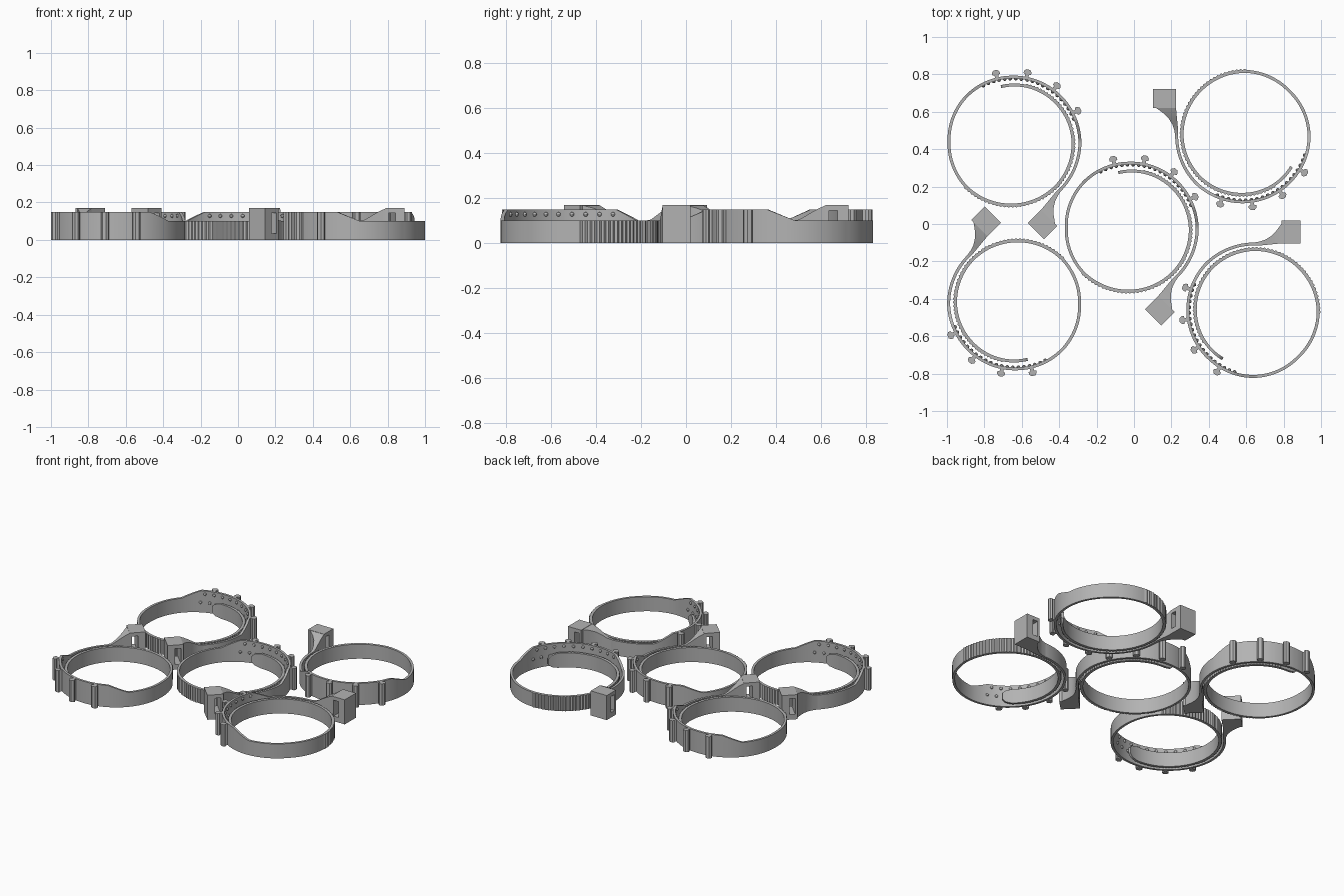
import bpy, bmesh
from math import sin, cos, radians
from mathutils import Matrix, Vector

cube = bpy.data.objects.get("Cube")
if cube:
    bpy.data.objects.remove(cube)

grey = bpy.data.materials.new("mid_grey")
grey.use_nodes = True
COLOR = (0.45, 0.45, 0.45, 1)
grey.diffuse_color = COLOR
grey.node_tree.nodes["Principled BSDF"].inputs["Base Color"].default_value = COLOR

THICK = 0.016
LOW, TALL, HEAD = 0.10, 0.15, 0.17


def lerp_table(table, a):
    """Piecewise linear lookup."""
    for (a0, v0), (a1, v1) in zip(table, table[1:]):
        if a <= a1:
            t = max(0, (a - a0) / (a1 - a0))
            return v0 + (v1 - v0) * t
    return table[-1][1]


def polar(r, a, z):
    return Vector((r * cos(radians(a)), r * sin(radians(a)), z))


def loft(bm, sections):
    """Skin equal-sized closed sections and cap both ends."""
    rings = [[bm.verts.new(p) for p in s] for s in sections]
    n = len(rings[0])
    for r0, r1 in zip(rings, rings[1:]):
        for i in range(n):
            j = (i + 1) % n
            bm.faces.new((r0[i], r0[j], r1[j], r1[i]))
    bm.faces.new(rings[0][::-1])
    bm.faces.new(rings[-1])


def finish(bm, name):
    bmesh.ops.recalc_face_normals(bm, faces=bm.faces)
    mesh = bpy.data.meshes.new(name)
    bm.to_mesh(mesh)
    bm.free()
    mesh.materials.append(grey)
    obj = bpy.data.objects.new(name, mesh)
    bpy.context.collection.objects.link(obj)
    bpy.ops.object.select_all(action='DESELECT')
    obj.select_set(True)
    bpy.context.view_layer.objects.active = obj
    bpy.ops.object.shade_smooth_by_angle()
    return obj


# Spiral radius, top edge and bottom edge along the strap, by angle
RADIUS = [(90, .374), (135, .373), (180, .362), (225, .352), (270, .350), (315, .343),
          (360, .351), (405, .348), (450, .345), (495, .336), (540, .322), (596, .307)]
TOP = [(90, LOW), (135, LOW), (153, TALL), (251, TALL), (272, LOW), (584, LOW), (592, .09), (596, .07)]
BOTTOM = [(90, 0), (584, 0), (592, .01), (596, .03)]


def make_strap():
    # Coiled strap with fine teeth on the outside of its inner end
    bm = bmesh.new()
    sections = []
    steps = 290
    for k in range(steps + 1):
        a = 90 + 506 * k / steps
        r = lerp_table(RADIUS, a)
        top, bottom = lerp_table(TOP, a), lerp_table(BOTTOM, a)
        tooth = 0.006 if 360 < a < 572 and k % 2 else 0
        sections.append([polar(r - THICK, a, bottom), polar(r + tooth, a, bottom),
                         polar(r + tooth, a, top), polar(r - THICK, a, top)])
    loft(bm, sections)
    return finish(bm, "strap")


def make_posts():
    # Mushroom-shaped posts on the outside of the tall section
    bm = bmesh.new()
    half = [(-.006, .010), (.012, .010), (.016, .021), (.028, .021), (.040, .010)]
    outline = half + [(d, -w) for d, w in reversed(half)]
    for a in (160, 186, 212, 238):
        r = lerp_table(RADIUS, a)
        turn = Matrix.Rotation(radians(a), 3, 'Z')
        loft(bm, [[turn @ Vector((r + d, w, z)) for d, w in outline] for z in (0, TALL)])
    return finish(bm, "grip_posts")


def make_bumps():
    # Two staggered rows of small domes on the inside of the tall section
    bm = bmesh.new()
    for row, z in enumerate((.128, .07)):
        for i in range(10):
            a = 155 + 10.2 * i + 5 * row
            p = polar(lerp_table(RADIUS, a) - THICK, a, z)
            bmesh.ops.create_uvsphere(bm, u_segments=10, v_segments=6, radius=.010,
                                      matrix=Matrix.Translation(p))
    return finish(bm, "inner_bumps")


def make_neck():
    # Flared neck rising from the strap to the head: x, outer y, inner y, top
    bm = bmesh.new()
    profile = [(0, .374, .358, LOW), (.03, .379, .358, .105), (.06, .389, .361, .122),
               (.09, .408, .364, .14), (.12, .438, .367, .156), (.147, .475, .369, .168)]
    loft(bm, [[(x, yi, 0), (x, yo, 0), (x, yo, z), (x, yi, z)] for x, yo, yi, z in profile])
    return finish(bm, "neck")


def make_head():
    # Block with an upright slot passing through it
    bm = bmesh.new()

    def frame(x0, x1, z0, z1):
        return [[bm.verts.new((x, y, z)) for x, z in ((x0, z0), (x1, z0), (x1, z1), (x0, z1))]
                for y in (.369, .492)]

    outer = frame(.147, .248, 0, HEAD)
    slot = frame(.162, .2, .035, .145)
    for i in range(4):
        j = (i + 1) % 4
        for side in (0, 1):
            bm.faces.new((outer[side][i], outer[side][j], slot[side][j], slot[side][i]))
        for loop in (outer, slot):
            bm.faces.new((loop[0][i], loop[0][j], loop[1][j], loop[1][i]))
    return finish(bm, "slotted_head")


parts = [make_strap(), make_posts(), make_bumps(), make_neck(), make_head()]

# Lay out five copies: name, x, y, turn
LAYOUT = [("front_left", .642, -.473, 0), ("centre", -.027, -.019, -135),
          ("back_right", -.654, .441, -135), ("front_right", -.626, -.43, 45),
          ("back_left", .594, .473, 90)]
for n, (place, x, y, turn) in enumerate(LAYOUT):
    for part in parts:
        obj = part
        if n:
            obj = part.copy()
            bpy.context.collection.objects.link(obj)
            obj.name = place + "_" + part.data.name
        obj.location = (x, y, 0)
        obj.rotation_euler = (0, 0, radians(turn))
for part in parts:
    part.name = "front_left_" + part.data.name
